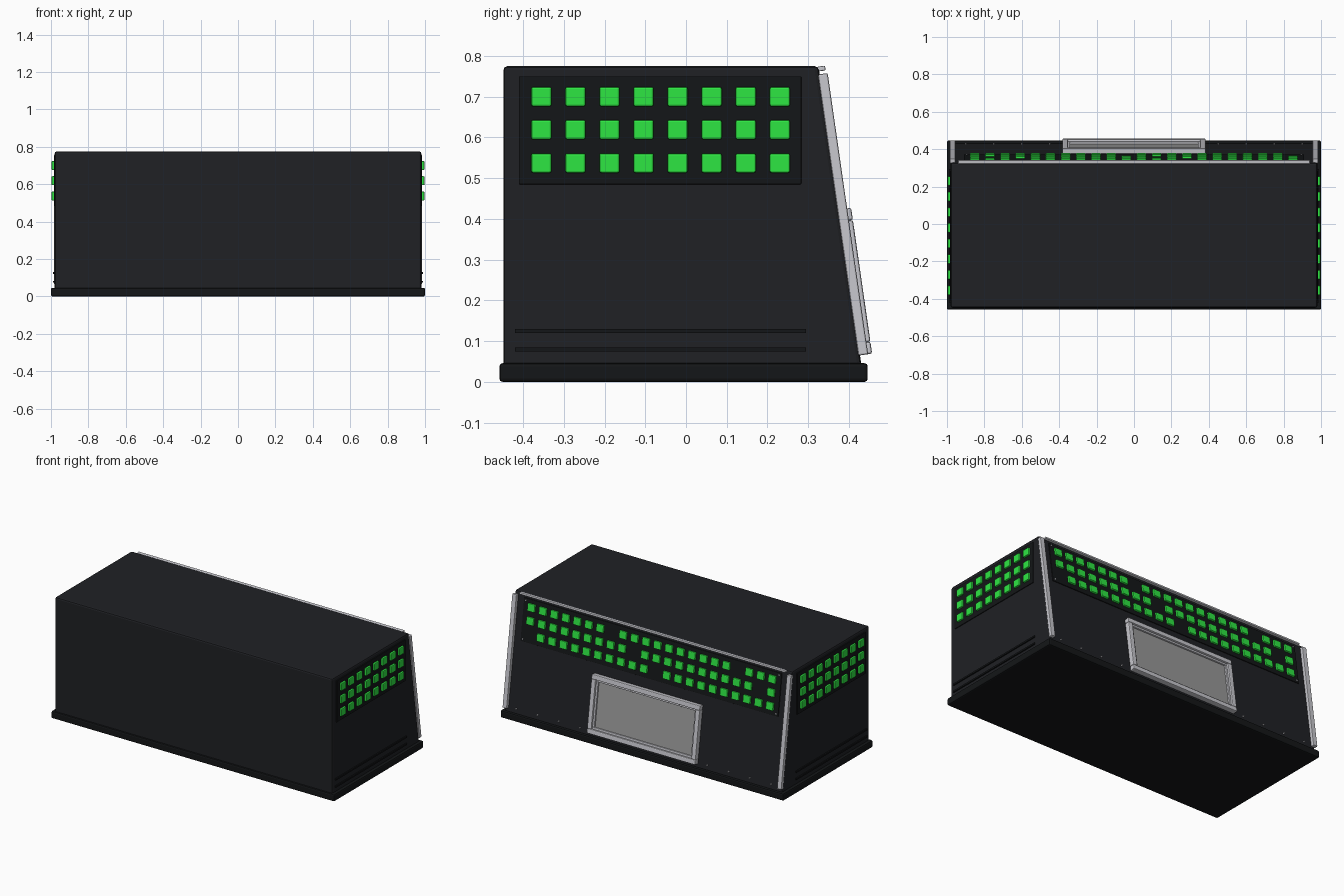
import bpy, bmesh, math
from mathutils import Matrix, Vector

if "Cube" in bpy.data.objects:
    bpy.data.objects.remove(bpy.data.objects["Cube"])


def material(name, rgb):
    m = bpy.data.materials.new(name)
    m.diffuse_color = (*rgb, 1)
    m.use_nodes = True
    m.node_tree.nodes["Principled BSDF"].inputs["Base Color"].default_value = m.diffuse_color
    return m


BODY = material("dark_shell", (0.014, 0.015, 0.018))
BLACK = material("black_trim", (0.007, 0.008, 0.009))
GREEN = material("green_light", (0.027, 0.79, 0.055))
SILVER = material("silver_metal", (0.58, 0.58, 0.62))
PANE = material("grey_pane", (0.32, 0.32, 0.32))

# Frame of the sloping back: local x = world x, y = up the slope, z = outward
FOOT, TOP = Vector((0, 0.43, 0.045)), Vector((0, 0.325, 0.775))
UP = (TOP - FOOT).normalized()
OUT = Vector((1, 0, 0)).cross(UP)
if OUT.y < 0:
    OUT = -OUT
SLOPE = Matrix.Translation(FOOT) @ Matrix((Vector((1, 0, 0)), UP, OUT)).transposed().to_4x4()


def finish(name, bm, mat, bevel=0.0):
    bmesh.ops.recalc_face_normals(bm, faces=bm.faces)
    me = bpy.data.meshes.new(name)
    bm.to_mesh(me)
    bm.free()
    ob = bpy.data.objects.new(name, me)
    bpy.context.collection.objects.link(ob)
    me.materials.append(mat)
    if bevel:
        mod = ob.modifiers.new("bevel", 'BEVEL')
        mod.width, mod.segments = bevel, 2
        mod.limit_method = 'ANGLE'
    return ob


def boxes(name, ranges, mat, bevel=0.0, frame=Matrix.Identity(4)):
    """One object from boxes given as (x0, x1, y0, y1, z0, z1)."""
    bm = bmesh.new()
    for x0, x1, y0, y1, z0, z1 in ranges:
        m = Matrix.Translation(((x0 + x1) / 2, (y0 + y1) / 2, (z0 + z1) / 2))
        m = frame @ m @ Matrix.Diagonal((x1 - x0, y1 - y0, z1 - z0, 1))
        bmesh.ops.create_cube(bm, size=1, matrix=m)
    return finish(name, bm, mat, bevel)


def v(z):
    """Distance up the slope for a world height."""
    return (z - FOOT.z) / UP.z


def ring(x0, x1, y0, y1, t, z0, z1):
    """Four bars of a rectangular frame."""
    return [(x0, x1, y0, y0 + t, z0, z1), (x0, x1, y1 - t, y1, z0, z1),
            (x0, x0 + t, y0 + t, y1 - t, z0, z1), (x1 - t, x1, y0 + t, y1 - t, z0, z1)]


# Plinth and wedge-shaped shell
boxes("base_plinth", [(-1, 1, -0.458, 0.446, 0, 0.046)], BLACK, 0.008)
bm = bmesh.new()
profile = [(-0.448, 0.03), (0.432, 0.03), (0.325, 0.775), (-0.448, 0.775)]
face = bm.faces.new([bm.verts.new((-0.98, y, z)) for y, z in profile])
ext = bmesh.ops.extrude_face_region(bm, geom=[face])
bmesh.ops.translate(bm, vec=(1.96, 0, 0),
                    verts=[g for g in ext["geom"] if isinstance(g, bmesh.types.BMVert)])
finish("shell", bm, BODY, 0.01)

# Side light panels, lights and lower ribs
ROWS = [0.70, 0.619, 0.537]
for side, s in (("right", 1), ("left", -1)):
    def span(a, b):
        return (min(s * a, s * b), max(s * a, s * b))
    boxes(side + "_light_panel", [(*span(0.97, 0.985), -0.41, 0.283, 0.485, 0.75)], BLACK, 0.002)
    lights = []
    for z in ROWS:
        for i in range(8):
            y = -0.355 + i * 0.0836
            lights.append((*span(0.975, 0.997), y - 0.025, y + 0.025, z - 0.024, z + 0.024))
    boxes(side + "_lights", lights, GREEN, 0.005)
    boxes(side + "_ribs", [(*span(0.97, 0.988), -0.42, 0.295, z - 0.005, z + 0.005)
                           for z in (0.079, 0.125)], BLACK)

# Back light panel with diagonal gaps in the light grid
boxes("back_light_panel", [(-0.91, 0.91, v(0.485), v(0.748), -0.01, 0.005)], BLACK, 0.002, SLOPE)
lights = []
for r, z in enumerate(ROWS):
    for c in range(22):
        if (c - 2 * r) % 11 != 7:
            x = 0.85 - c * 0.081
            lights.append((x - 0.026, x + 0.026, v(z) - 0.024, v(z) + 0.024, -0.005, 0.017))
boxes("back_lights", lights, GREEN, 0.005, SLOPE)

# Silver edge rails
boxes("side_rails", [(-0.985, -0.955, v(0.065), v(0.755), -0.004, 0.02),
                     (0.955, 0.985, v(0.065), v(0.755), -0.004, 0.02)], SILVER, 0.004, SLOPE)
boxes("top_rail", [(-0.94, 0.94, v(0.762), v(0.774), -0.004, 0.016)], SILVER, 0.003, SLOPE)

# Framed window
boxes("window_frame", ring(-0.383, 0.383, v(0.065), v(0.423), 0.03, -0.004, 0.03),
      SILVER, 0.005, SLOPE)
boxes("window_inner_frame", ring(-0.355, 0.355, v(0.093), v(0.395), 0.014, -0.004, 0.018),
      SILVER, 0.003, SLOPE)
boxes("window_pane", [(-0.345, 0.345, v(0.103), v(0.385), -0.004, 0.008)], PANE, 0, SLOPE)

# Screws along the foot and at the panel corners
bm = bmesh.new()
spots = [(s * x, 0.075) for s in (-1, 1) for x in (0.45, 0.6, 0.75, 0.9)]
spots += [(s * 0.895, z) for s in (-1, 1) for z in (0.5, 0.735)]
for x, z in spots:
    bmesh.ops.create_cone(bm, cap_ends=True, segments=12, radius1=0.005, radius2=0.004, depth=0.01,
                          matrix=SLOPE @ Matrix.Translation((x, v(z), 0.003)))
finish("screws", bm, SILVER)
